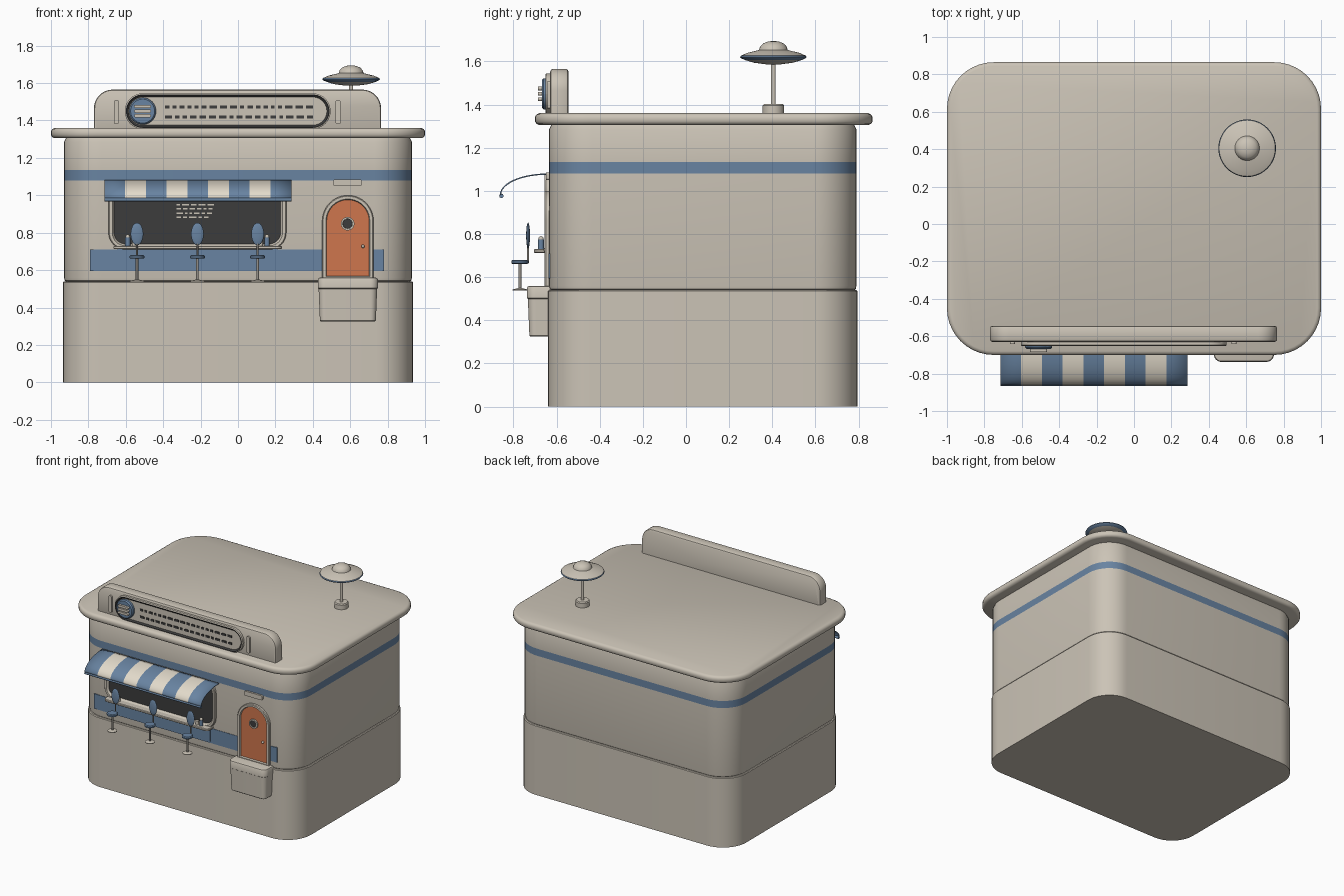
import bpy, bmesh, math, random
from mathutils import Matrix

if "Cube" in bpy.data.objects:
    bpy.data.objects.remove(bpy.data.objects["Cube"])
random.seed(4)


def material(name, rgb):
    m = bpy.data.materials.new(name)
    m.use_nodes = True
    m.diffuse_color = (*rgb, 1)
    node = next(n for n in m.node_tree.nodes if n.type == 'BSDF_PRINCIPLED')
    node.inputs["Base Color"].default_value = (*rgb, 1)
    node.inputs["Roughness"].default_value = 0.8
    return m


BEIGE, CREAM, BLUE, ORANGE, DARK, METAL = range(6)
MATS = [material("warm beige", (0.60, 0.55, 0.47)),
        material("awning cream", (0.77, 0.71, 0.60)),
        material("dusty blue", (0.14, 0.23, 0.36)),
        material("door orange", (0.62, 0.18, 0.075)),
        material("charcoal", (0.045, 0.045, 0.045)),
        material("warm metal", (0.30, 0.28, 0.25))]


def finish(name, bm, fix=True):
    if fix:
        bmesh.ops.recalc_face_normals(bm, faces=bm.faces)
    me = bpy.data.meshes.new(name)
    bm.to_mesh(me)
    bm.free()
    for m in MATS:
        me.materials.append(m)
    ob = bpy.data.objects.new(name, me)
    bpy.context.collection.objects.link(ob)
    bpy.ops.object.select_all(action='DESELECT')
    ob.select_set(True)
    bpy.context.view_layer.objects.active = ob
    bpy.ops.object.shade_smooth_by_angle(angle=math.radians(35))
    return ob


def outline(rect, radii, inset, seg=10):
    """Rounded rectangle; radii run lower left, lower right, upper right, upper left."""
    x0, x1, y0, y1 = rect
    x0, x1, y0, y1 = x0 + inset, x1 - inset, y0 + inset, y1 - inset
    pts = []
    for i, (cx, cy, sx, sy) in enumerate([(x0, y0, 1, 1), (x1, y0, -1, 1),
                                          (x1, y1, -1, -1), (x0, y1, 1, -1)]):
        r = max(radii[i] - inset, 0.0005)
        for k in range(seg + 1):
            a = math.pi * (1 + i / 2) + math.pi / 2 * k / seg
            pts.append((cx + sx * r + r * math.cos(a), cy + sy * r + r * math.sin(a)))
    return pts


def stack(name, rect, radii, levels, cap=BEIGE, front=False):
    """Skin outlines at levels (position, inset, colour); front ones lie in xz, others in xy."""
    if not isinstance(radii, tuple):
        radii = (radii,) * 4
    bm, prev = bmesh.new(), None
    for d, inset, mat in levels:
        ring = [bm.verts.new((a, d, b) if front else (a, b, d))
                for a, b in outline(rect, radii, inset)]
        if prev:
            for i in range(len(ring)):
                j = (i + 1) % len(ring)
                bm.faces.new((prev[i], prev[j], ring[j], ring[i])).material_index = mat
        else:
            bm.faces.new(ring).material_index = mat
        prev = ring
    bm.faces.new(prev).material_index = cap
    return finish(name, bm)


def plate(name, rect, r, y, mat, back=-0.63):
    return stack(name, rect, r, [(back, 0, mat), (y, 0, mat)], mat, True)


def lathe(name, profile, loc, steps=32):
    """Spin (radius, height, colour) points around a vertical axis."""
    bm, prev = bmesh.new(), None
    for r, z, mat in profile:
        ring = [bm.verts.new((loc[0] + r * math.cos(2 * math.pi * i / steps),
                              loc[1] + r * math.sin(2 * math.pi * i / steps), z))
                for i in range(steps)]
        if prev:
            for i in range(steps):
                j = (i + 1) % steps
                bm.faces.new((prev[i], prev[j], ring[j], ring[i])).material_index = mat
        else:
            bm.faces.new(ring).material_index = mat
        prev = ring
    bm.faces.new(prev).material_index = mat
    return finish(name, bm)


def rod(name, loc, r, z0, z1, mat):
    return lathe(name, [(r, z0, mat), (r, z1, mat)], loc, 16)


def ball(name, loc, size, mat):
    bm = bmesh.new()
    bmesh.ops.create_uvsphere(bm, u_segments=20, v_segments=12, radius=1,
                              matrix=Matrix.Translation(loc) @ Matrix.Diagonal((*size, 1)))
    for f in bm.faces:
        f.material_index = mat
    return finish(name, bm)


def dashes(name, x0, x1, rows, h, y, mat, widths):
    """Rows of plain decorative bars."""
    bm = bmesh.new()
    for z in rows:
        x = x0
        while x < x1:
            w = random.uniform(*widths)
            bmesh.ops.create_cube(bm, size=1, matrix=Matrix.Translation((x + w / 2, y, z))
                                  @ Matrix.Diagonal((w, 0.006, h, 1)))
            x += w + widths[0] * 0.9
    for f in bm.faces:
        f.material_index = mat
    return finish(name, bm)


B = BEIGE
# Building shell
stack("base", (-0.935, 0.935, -0.64, 0.795), 0.2,
      [(0, 0, B), (0.535, 0, B), (0.54, 0.005, B)])
stack("body", (-0.93, 0.93, -0.635, 0.79), 0.2,
      [(0.538, 0.012, B), (0.545, 0.003, B), (0.56, 0, B), (1.08, 0, B), (1.135, 0, BLUE),
       (1.285, 0, B), (1.31, 0.012, B)])
stack("roof", (-1, 1, -0.70, 0.865), 0.25,
      [(1.305, 0.02, B), (1.311, 0.007, B), (1.322, 0, B), (1.343, 0, B),
       (1.354, 0.007, B), (1.36, 0.02, B)])

# Roof sign
stack("sign_board", (-0.77, 0.765, 1.34, 1.565), (0.01, 0.01, 0.1, 0.1),
      [(-0.545, 0.012, B), (-0.549, 0.004, B), (-0.557, 0, B), (-0.618, 0, B),
       (-0.626, 0.004, B), (-0.63, 0.012, B)], front=True)
stack("sign_panel", (-0.605, 0.495, 1.355, 1.545), 0.095,
      [(-0.62, 0, B), (-0.648, 0, B), (-0.652, 0.006, B), (-0.652, 0.009, DARK),
       (-0.643, 0.02, DARK)], B, True)
dashes("sign_bars", -0.39, 0.39, (1.472, 1.418), 0.016, -0.645, DARK, (0.018, 0.042))
stack("sign_badge", (-0.582, -0.438, 1.378, 1.522), 0.072,
      [(-0.64, 0, BLUE), (-0.66, 0, BLUE), (-0.668, 0.008, BLUE)], BLUE, True)
for z in (1.425, 1.45, 1.475):
    plate("badge_bar", (-0.555, -0.465, z - 0.009, z + 0.009), 0.009, -0.685, B, -0.66)
for x in (-0.65, 0.535):
    plate("sign_slot", (x - 0.014, x + 0.014, 1.38, 1.51), 0.012, -0.642, B)

# Rooftop saucer
spot = (0.605, 0.405)
lathe("saucer_foot", [(0.05, 1.355, B), (0.05, 1.395, B), (0.044, 1.402, B)], spot)
rod("saucer_pole", spot, 0.011, 1.395, 1.6, B)
lathe("saucer", [(0.03, 1.586, B), (0.09, 1.594, B), (0.13, 1.606, B), (0.15, 1.615, BLUE),
                 (0.154, 1.62, BLUE), (0.15, 1.627, BLUE), (0.12, 1.64, B), (0.066, 1.653, B),
                 (0.062, 1.668, B), (0.048, 1.683, B), (0.026, 1.692, B), (0.004, 1.695, B)],
      spot, 48)

# Serving window
plate("lower_band", (-0.79, 0.78, 0.595, 0.71), 0.001, -0.638, BLUE)
plate("counter_front", (-0.645, 0.21, 0.6, 0.72), 0.01, -0.645, BLUE)
stack("window", (-0.692, 0.258, 0.71, 1.08), 0.09,
      [(-0.62, 0, B), (-0.65, 0, B), (-0.655, 0.005, B), (-0.655, 0.02, B),
       (-0.64, 0.03, B)], DARK, True)
plate("menu_board", (-0.36, -0.08, 0.85, 1.0), 0.02, -0.648, DARK)
dashes("menu_bars", -0.33, -0.15, (0.95, 0.928, 0.905, 0.882), 0.008, -0.648, B, (0.012, 0.04))
stack("counter_shelf", (-0.665, 0.235, -0.705, -0.63), (0.03, 0.03, 0.001, 0.001),
      [(0.712, 0.004, B), (0.716, 0, B), (0.726, 0, B), (0.73, 0.004, B)])
for x, s in ((-0.59, 1), (0.155, -1)):
    rod("condiment_bottle", (x, -0.672), 0.014, 0.73, 0.775, BLUE)
    ball("condiment_cap", (x, -0.672, 0.778), (0.012, 0.012, 0.012), B)
    rod("cup", (x + s * 0.035, -0.672), 0.013, 0.73, 0.76, B)

# Striped awning: curved sheet, coloured by stripe number
bm = bmesh.new()
STRIPES, STEPS = 9, 12
grid = [[bm.verts.new((-0.715 + i / STRIPES,
                       -0.64 - 0.22 * math.sin(math.pi / 2 * k / STEPS),
                       0.982 + 0.096 * math.cos(math.pi / 2 * k / STEPS)))
         for k in range(STEPS + 1)] for i in range(STRIPES + 1)]
for i in range(STRIPES):
    for k in range(STEPS):
        f = bm.faces.new((grid[i][k], grid[i][k + 1], grid[i + 1][k + 1], grid[i + 1][k]))
        f.material_index = CREAM if i % 2 else BLUE
awning = finish("awning", bm, False)
thick = awning.modifiers.new("thickness", 'SOLIDIFY')
thick.thickness, thick.offset = 0.006, 0
bm = bmesh.new()
bmesh.ops.create_cone(bm, cap_ends=True, segments=16, radius1=0.01, radius2=0.01, depth=1,
                      matrix=Matrix.Translation((-0.215, -0.856, 0.977))
                      @ Matrix.Rotation(math.pi / 2, 4, 'Y'))
for f in bm.faces:
    f.material_index = BLUE
finish("awning_edge", bm)

# Stools
for x in (-0.54, -0.217, 0.105):
    lathe("stool_foot", [(0.034, 0.538, B), (0.034, 0.543, B), (0.01, 0.549, B)], (x, -0.77))
    rod("stool_pole", (x, -0.77), 0.007, 0.54, 0.665, METAL)
    lathe("stool_seat", [(0.034, 0.661, BLUE), (0.04, 0.665, BLUE), (0.04, 0.675, BLUE),
                         (0.034, 0.68, BLUE)], (x, -0.77))
    rod("stool_back_post", (x, -0.732), 0.005, 0.665, 0.75, METAL)
    ball("stool_back", (x, -0.732, 0.793), (0.034, 0.009, 0.06), BLUE)

# Door
stack("door", (0.45, 0.725, 0.545, 1.0), (0.001, 0.001, 0.1375, 0.1375),
      [(-0.62, 0, B), (-0.65, 0, B), (-0.655, 0.005, B), (-0.655, 0.02, B),
       (-0.642, 0.024, B)], ORANGE, True)
stack("door_porthole", (0.55, 0.622, 0.812, 0.884), 0.036,
      [(-0.63, 0, B), (-0.652, 0, B), (-0.652, 0.009, B), (-0.647, 0.01, B)], DARK, True)
ball("door_knob", (0.668, -0.65, 0.727), (0.009, 0.012, 0.009), B)
plate("door_lamp", (0.508, 0.663, 1.05, 1.085), 0.01, -0.65, B)
stack("door_step", (0.427, 0.748, -0.737, -0.59), (0.04, 0.04, 0.001, 0.001),
      [(0.325, 0.016, B), (0.33, 0.011, B), (0.5, 0.004, B), (0.503, 0, B), (0.55, 0, B),
       (0.557, 0.004, B), (0.56, 0.012, B)])
